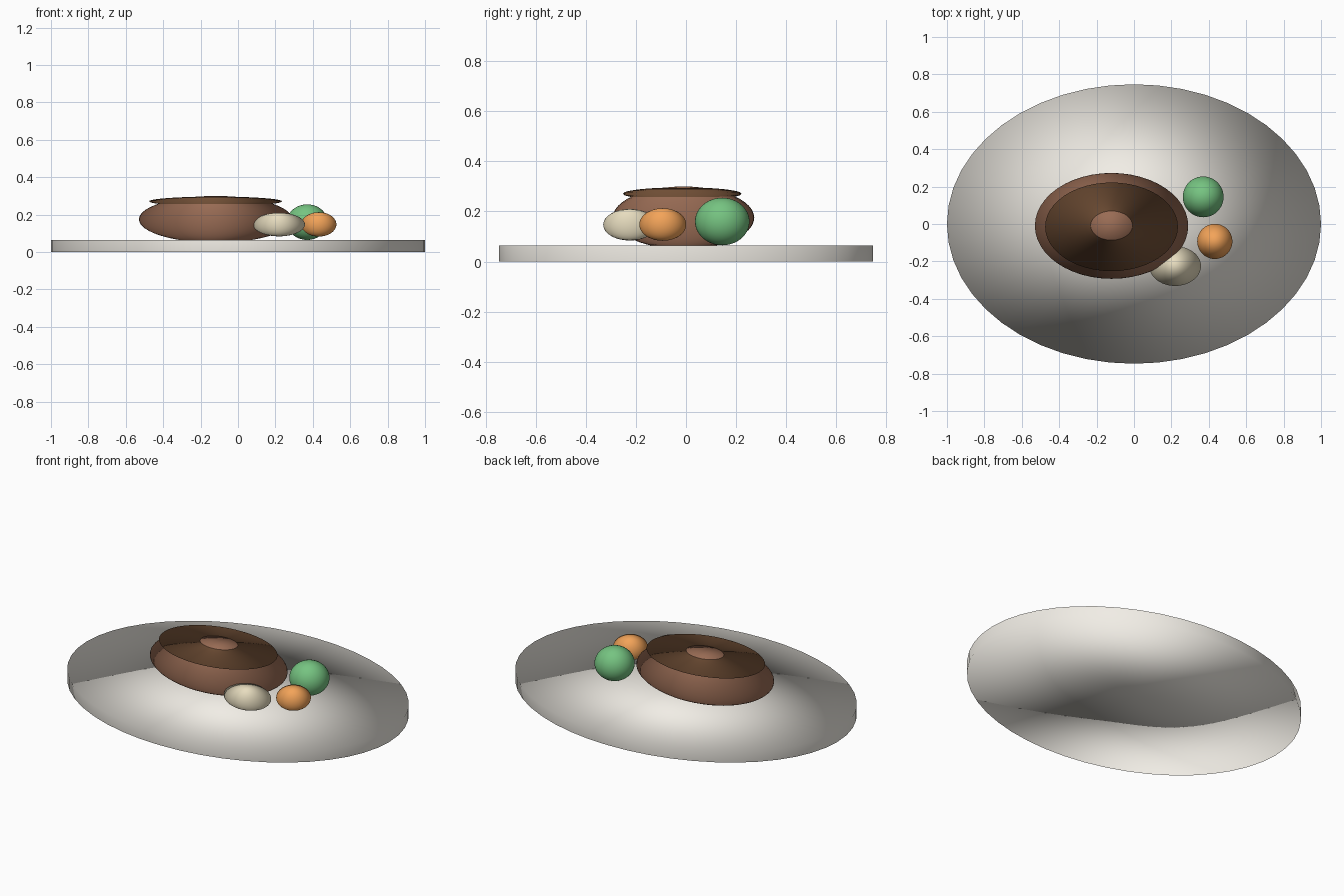
import bpy
from mathutils import Vector

if "Cube" in bpy.data.objects:
    bpy.data.objects.remove(bpy.data.objects["Cube"])


def finish(obj, name, radii, color):
    """Stretch the mesh, keeping soft normals stretched along with it."""
    obj.name = name
    mat = bpy.data.materials.new(name + "_colour")
    mat.diffuse_color = (*color, 1)
    mat.use_nodes = True
    mat.node_tree.nodes["Principled BSDF"].inputs["Base Color"].default_value = mat.diffuse_color
    obj.data.materials.append(mat)
    bpy.ops.object.shade_smooth()
    scale = Vector(radii)
    normals = [(v.normal * scale).normalized() for v in obj.data.vertices]
    for v in obj.data.vertices:
        v.co = v.co * scale
    obj.data.update()
    obj.data.normals_split_custom_set_from_vertices(normals)


def ellipsoid(name, center, radii, color):
    bpy.ops.mesh.primitive_uv_sphere_add(segments=48, ring_count=24, radius=1, location=center)
    finish(bpy.context.object, name, radii, color)


# Oval platter
bpy.ops.mesh.primitive_cylinder_add(vertices=48, radius=1, depth=1, end_fill_type='TRIFAN',
                                    location=(0, 0, 0.0325))
finish(bpy.context.object, "platter", (1, 0.747, 0.065), (0.88, 0.85, 0.79))

# Main dish: rounded body with a thin dark lens on top
ellipsoid("main_body", (-0.12, -0.01, 0.175), (0.41, 0.283, 0.125), (0.32, 0.15, 0.09))
ellipsoid("top_layer", (-0.12, -0.015, 0.271), (0.355, 0.237, 0.0255), (0.19, 0.09, 0.042))

# Side pieces
ellipsoid("green_side", (0.37, 0.145, 0.16), (0.109, 0.109, 0.095), (0.18, 0.55, 0.22))
ellipsoid("orange_side", (0.432, -0.093, 0.148), (0.094, 0.094, 0.065), (0.90, 0.37, 0.10))
ellipsoid("cream_side", (0.22, -0.225, 0.147), (0.138, 0.106, 0.063), (0.80, 0.72, 0.52))
